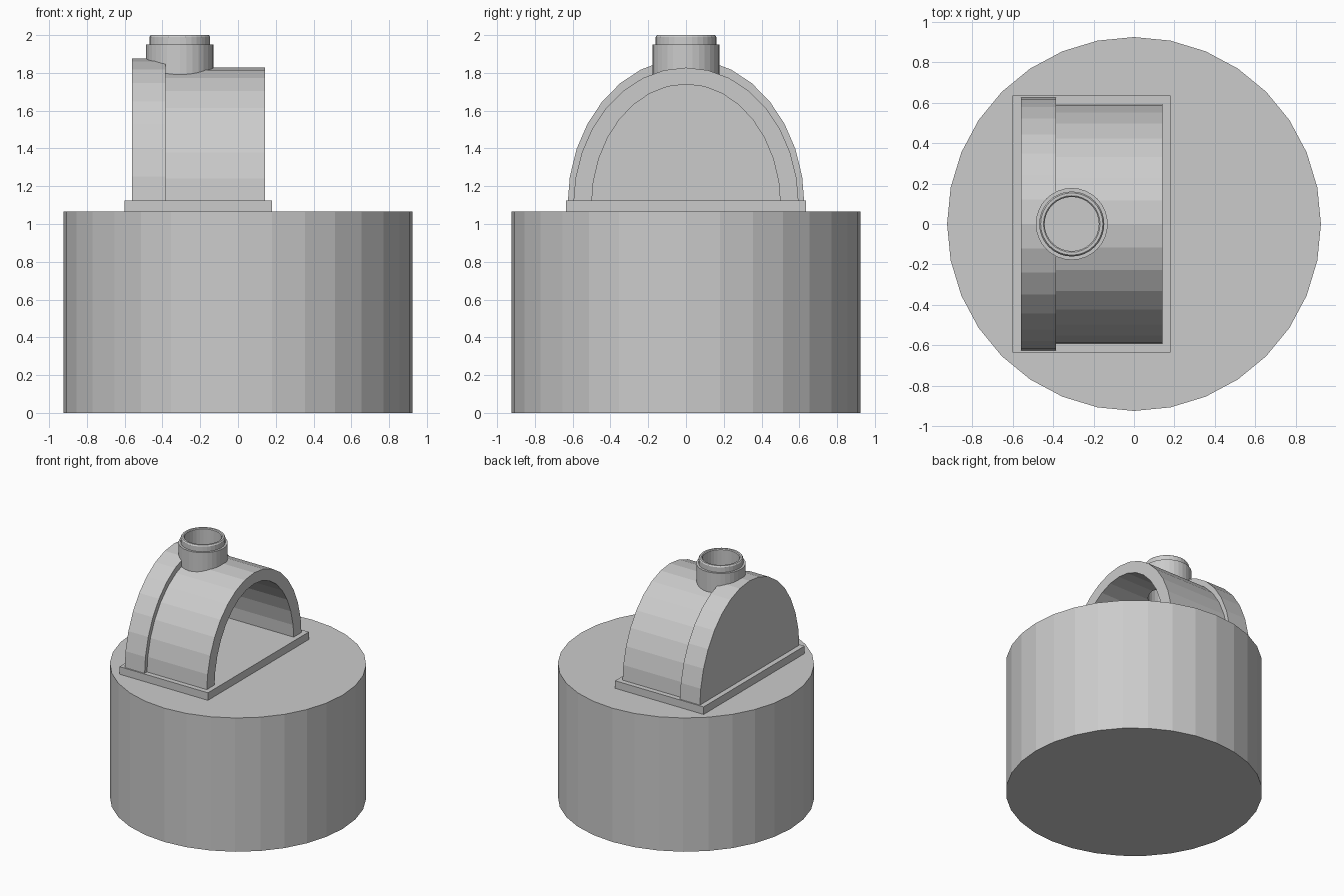
import bpy, bmesh, math

if "Cube" in bpy.data.objects:
    bpy.data.objects.remove(bpy.data.objects["Cube"])

SIDES = 32
PIPE_X = -0.308
SPRING_Z = 1.10  # arch spring line, hidden inside the plate


def make_object(name, bm):
    bmesh.ops.recalc_face_normals(bm, faces=bm.faces)
    me = bpy.data.meshes.new(name)
    bm.to_mesh(me)
    bm.free()
    ob = bpy.data.objects.new(name, me)
    bpy.context.collection.objects.link(ob)
    return ob


def lathe(name, profile, x=0.0, closed=False):
    """Spin (radius, z) points about a vertical axis; open profiles get capped ends."""
    bm = bmesh.new()
    rings = []
    for r, z in profile:
        rings.append([bm.verts.new((x + r * math.cos(2 * math.pi * i / SIDES),
                                    r * math.sin(2 * math.pi * i / SIDES), z))
                      for i in range(SIDES)])
    pairs = list(zip(rings, rings[1:]))
    if closed:
        pairs.append((rings[-1], rings[0]))
    else:
        bm.faces.new(rings[0])
        bm.faces.new(rings[-1])
    for a, b in pairs:
        for i in range(SIDES):
            j = (i + 1) % SIDES
            bm.faces.new((a[i], a[j], b[j], b[i]))
    return make_object(name, bm)


def vault(name, half_width, top, x0, x1, drop=0.0):
    """Solid half-ellipse profile extruded along x."""
    n = SIDES // 2
    pts = [(half_width * math.cos(math.pi * i / n),
            SPRING_Z + (top - SPRING_Z) * math.sin(math.pi * i / n))
           for i in range(n + 1)]
    if drop:
        pts += [(-half_width, SPRING_Z - drop), (half_width, SPRING_Z - drop)]
    bm = bmesh.new()
    face = bm.faces.new([bm.verts.new((x0, y, z)) for y, z in pts])
    ext = bmesh.ops.extrude_face_region(bm, geom=[face])
    moved = [v for v in ext["geom"] if isinstance(v, bmesh.types.BMVert)]
    bmesh.ops.translate(bm, vec=(x1 - x0, 0, 0), verts=moved)
    return make_object(name, bm)


def cut(ob, cutter):
    mod = ob.modifiers.new("cut", "BOOLEAN")
    mod.operation = "DIFFERENCE"
    mod.solver = "EXACT"
    mod.object = cutter
    cutter.hide_render = True
    cutter.hide_set(True)


# Round base drum
lathe("base_drum", [(0.925, 0), (0.925, 1.065)])

# Rectangular plate under the arch
bm = bmesh.new()
bmesh.ops.create_cube(bm, size=1)
bmesh.ops.scale(bm, vec=(0.78, 1.27, 0.06), verts=bm.verts)
bmesh.ops.translate(bm, vec=(-0.21, 0, 1.095), verts=bm.verts)
make_object("arch_plate", bm)

# Vaulted shell and its thicker closed back end
shell = vault("arch_shell", 0.597, 1.828, -0.385, 0.142)
back = vault("arch_back", 0.627, 1.876, -0.56, -0.385)

# Hollow interior and chimney bore
hollow = vault("hollow_cutter", 0.50, 1.74, -0.52, 0.30, drop=0.1)
bore = lathe("bore_cutter", [(0.134, 1.5), (0.134, 2.1)], PIPE_X)
for part in (shell, back):
    cut(part, hollow)
    cut(part, bore)

# Open chimney pipe with a narrower lip
lathe("chimney_pipe", [(0.134, 1.745), (0.178, 1.745), (0.178, 1.95), (0.161, 1.95),
                       (0.161, 1.99), (0.154, 2.0), (0.140, 2.0), (0.134, 1.994)],
      PIPE_X, closed=True)
